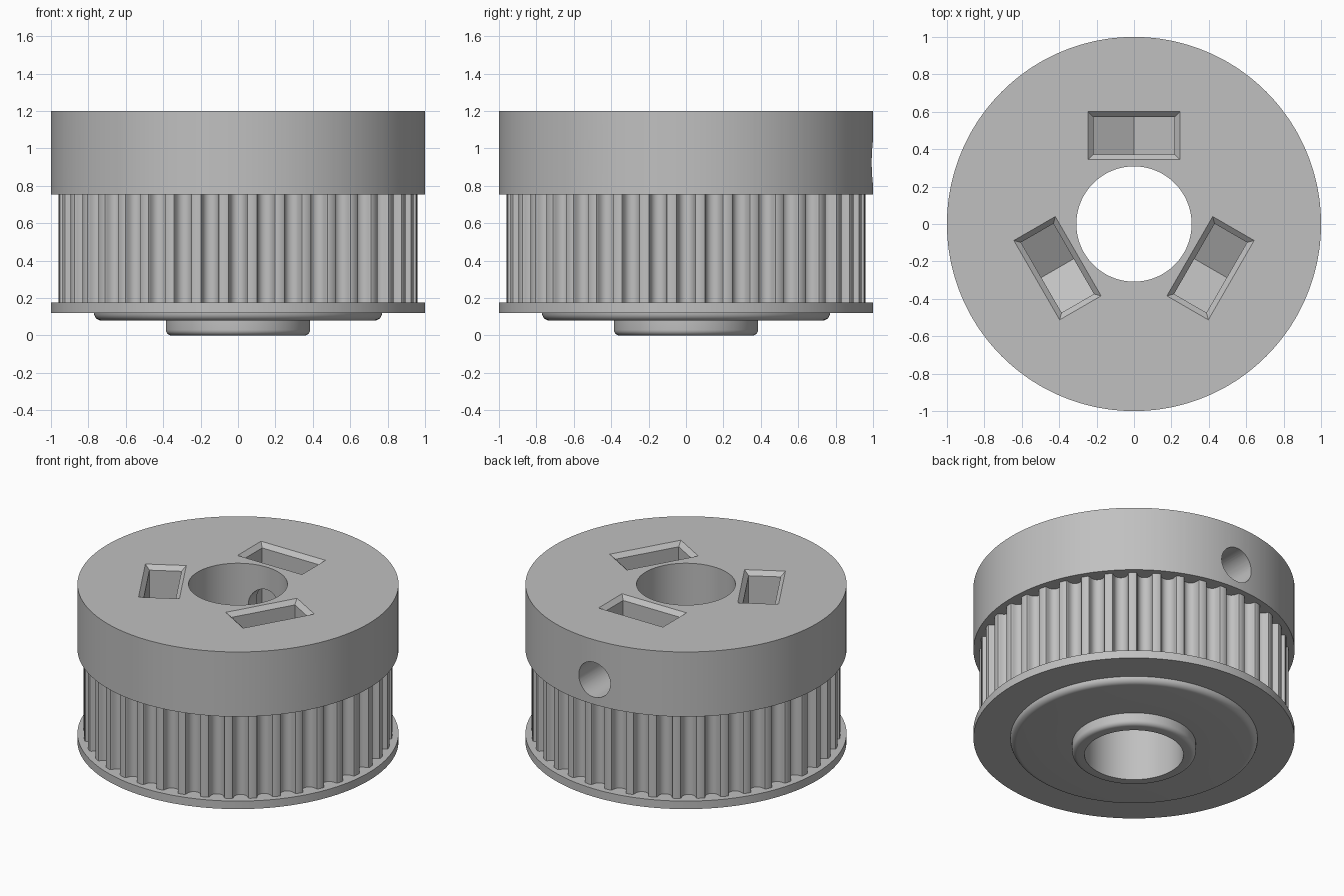
import bpy
import bmesh
from math import sin, cos, atan2, hypot, pi, radians
from mathutils import Matrix

if "Cube" in bpy.data.objects:
    bpy.data.objects.remove(bpy.data.objects["Cube"], do_unlink=True)

grey = bpy.data.materials.new("plain_grey")
grey.use_nodes = True
COLOUR = (0.53, 0.53, 0.53, 1)
grey.diffuse_color = COLOUR
grey.node_tree.nodes["Principled BSDF"].inputs["Base Color"].default_value = COLOUR

TEETH, TOOTH_R, RIM_R, BORE_R = 40, 0.96, 1.0, 0.308
SCREW_Z = 0.925


def make_object(name, bm):
    bmesh.ops.recalc_face_normals(bm, faces=bm.faces[:])
    mesh = bpy.data.meshes.new(name)
    bm.to_mesh(mesh)
    bm.free()
    mesh.materials.append(grey)
    ob = bpy.data.objects.new(name, mesh)
    bpy.context.collection.objects.link(ob)
    return ob


def bridge(bm, a, b):
    n = len(a)
    for i in range(n):
        j = (i + 1) % n
        bm.faces.new((a[i], a[j], b[j], b[i]))


def fillet(r, z, size, steps=6):
    """Rounded lower outer corner ending at radius r, height z + size."""
    return [(r - size + size * sin(t), z + size - size * cos(t))
            for t in (pi / 2 * i / steps for i in range(steps + 1))]


# Rounded belt groove: half width and depth, mirrored and repeated round the rim
half = [(0.0575, 0), (0.0498, 0.003), (0.046, 0.01), (0.0445, 0.018),
        (0.0421, 0.026), (0.0388, 0.034), (0.0347, 0.0415), (0.0276, 0.049),
        (0.0191, 0.0545), (0.0098, 0.0577)]
groove = [(-x, d) for x, d in half] + [(0, 0.0588)] + half[::-1]
outline = []
for k in range(TEETH):
    for x, d in groove:
        outline.append((2 * pi * k / TEETH + atan2(x, TOOTH_R - d),
                        hypot(x, TOOTH_R - d)))

# Body: stacked rings from the lower hub up to the collar; None marks the toothed outline
profile = [(BORE_R, 0)] + fillet(0.385, 0, 0.03) + [(0.385, 0.08)]
profile += fillet(0.77, 0.08, 0.04)
profile += [(RIM_R, 0.12), (RIM_R, 0.175), (None, 0.175), (None, 0.755),
            (RIM_R, 0.755), (RIM_R, 1.2), (BORE_R, 1.2)]
bm = bmesh.new()
rings = [[bm.verts.new(((r or tr) * cos(a), (r or tr) * sin(a), z)) for a, tr in outline]
         for r, z in profile]
for i, ring in enumerate(rings):
    bridge(bm, ring, rings[(i + 1) % len(rings)])
pulley = make_object("toothed_pulley", bm)


def nut_pocket(angle):
    """Chamfered slot with a V-shaped floor that holds a nut on edge."""
    bm = bmesh.new()

    def level(hx, hy, z, apex):
        return [bm.verts.new((x, 0.4725 + y, apex if x == 0 else z))
                for x, y in ((-hx, -hy), (0, -hy), (hx, -hy), (hx, hy), (0, hy), (-hx, hy))]

    levels = [level(0.275, 0.158, 1.23, 1.23), level(0.217, 0.1, 1.172, 1.172),
              level(0.217, 0.1, 0.80, 0.675)]
    for a, b in zip(levels, levels[1:]):
        bridge(bm, a, b)
    bm.faces.new(levels[0])
    f = levels[-1]
    bm.faces.new((f[0], f[1], f[4], f[5]))
    bm.faces.new((f[1], f[2], f[3], f[4]))
    bm.transform(Matrix.Rotation(angle, 4, 'Z'))
    return make_object("nut_pocket_cutter", bm)


def screw_hole(angle):
    """Radial hole from the bore out through the collar."""
    bm = bmesh.new()
    bmesh.ops.create_cone(bm, cap_ends=True, segments=48, radius1=0.12, radius2=0.12, depth=1)
    bm.transform(Matrix.Rotation(angle, 4, 'Z')
                 @ Matrix.Translation((0, 0.65, SCREW_Z))
                 @ Matrix.Rotation(pi / 2, 4, 'X'))
    return make_object("screw_hole_cutter", bm)


# Cut the three pockets and screw holes
bpy.ops.object.select_all(action='DESELECT')
pulley.select_set(True)
bpy.context.view_layer.objects.active = pulley
for k in range(3):
    for make in (nut_pocket, screw_hole):
        cutter = make(2 * pi * k / 3)
        cutter.hide_render = True
        mod = pulley.modifiers.new("cut", 'BOOLEAN')
        mod.operation = 'DIFFERENCE'
        mod.solver = 'EXACT'
        mod.object = cutter
        bpy.ops.object.modifier_apply(modifier=mod.name)
        bpy.data.objects.remove(cutter, do_unlink=True)

bpy.ops.object.shade_smooth_by_angle(angle=radians(30))
